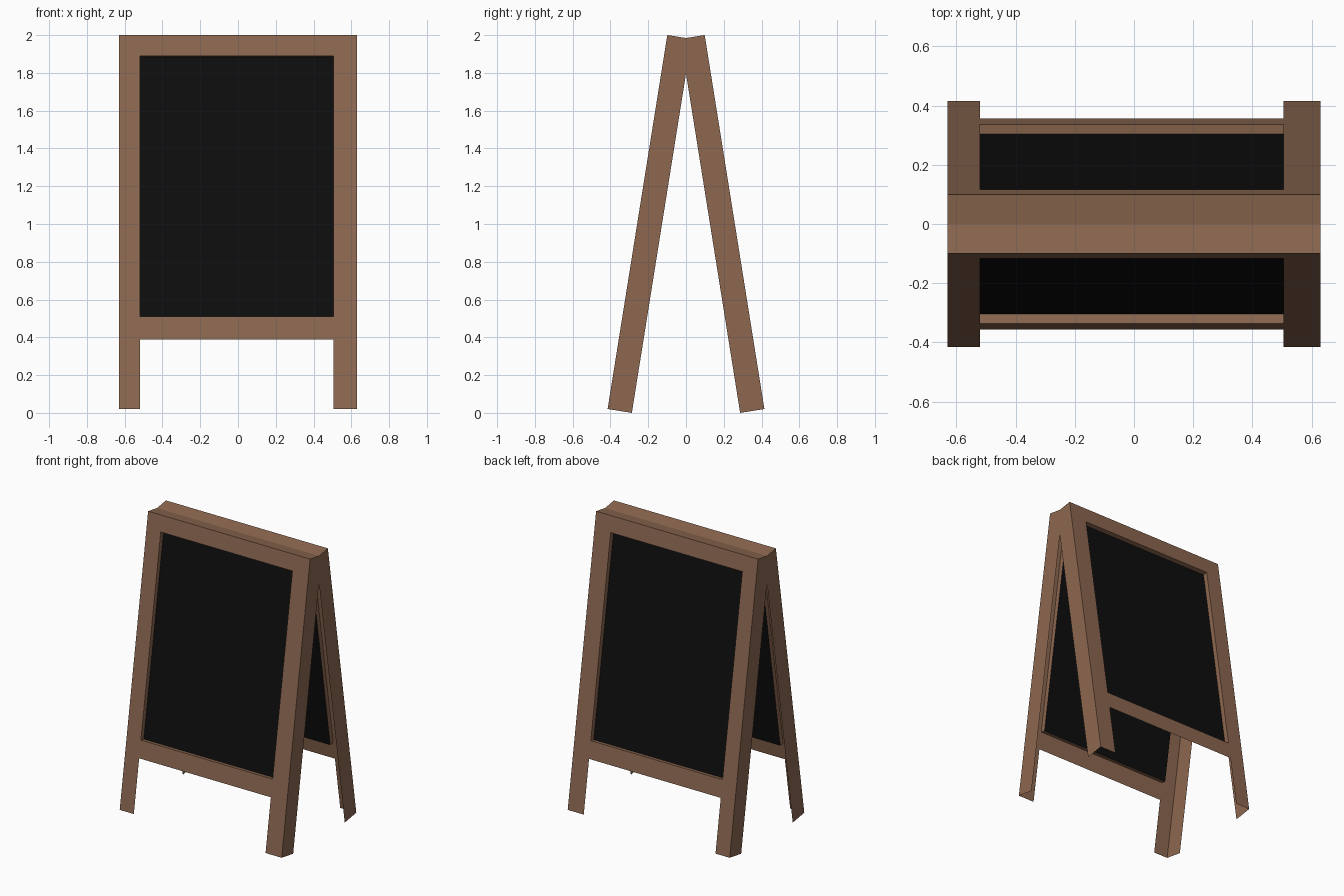
import bpy, bmesh, math
from mathutils import Vector

if "Cube" in bpy.data.objects:
    bpy.data.objects.remove(bpy.data.objects["Cube"])

TILT = math.atan2(0.316, 1.98)      # lean of each panel
LEN, DEPTH, RECESS = 2.005, 0.13, 0.033
X = [-0.63, -0.52, 0.505, 0.63]     # stile edges
V = [0.0, 0.374, 0.496, 1.893, LEN]  # leg end, rail edges, top, along the slope


def material(name, col):
    m = bpy.data.materials.new(name)
    m.diffuse_color = (*col, 1)
    m.use_nodes = True
    m.node_tree.nodes["Principled BSDF"].inputs["Base Color"].default_value = m.diffuse_color
    return m


wood = material("brown wood", (0.262, 0.136, 0.080))
slate = material("black chalkboard", (0.004, 0.004, 0.004))


def place(x, v, w):
    """Panel coordinates (across, up the slope, inward) to world."""
    s, c = math.sin(TILT), math.cos(TILT)
    return Vector((x, -0.415 + v * s + w * c, DEPTH * s + v * c - w * s))


def make(name, quads, mat, back):
    bm = bmesh.new()
    for q in quads:
        bm.faces.new([bm.verts.new(place(*p)) for p in q])
    bmesh.ops.remove_doubles(bm, verts=bm.verts, dist=1e-4)
    # trim at the ridge where the two panels meet
    bmesh.ops.bisect_plane(bm, geom=bm.verts[:] + bm.edges[:] + bm.faces[:],
                           plane_co=(0, 0, 0), plane_no=(0, 1, 0), clear_outer=True)
    if back:
        for v in bm.verts:
            v.co.y = -v.co.y
        bmesh.ops.reverse_faces(bm, faces=bm.faces[:])
    me = bpy.data.meshes.new(name)
    bm.to_mesh(me)
    bm.free()
    me.materials.append(mat)
    bpy.context.collection.objects.link(bpy.data.objects.new(name, me))


def flat(x0, x1, v0, v1, w):         # faces outward
    return [(x0, v0, w), (x1, v0, w), (x1, v1, w), (x0, v1, w)]


def side(x, v0, v1, d):              # faces +x
    return [(x, v0, 0), (x, v0, d), (x, v1, d), (x, v1, 0)]


def shelf(x0, x1, v, d):             # faces up
    return [(x0, v, 0), (x1, v, 0), (x1, v, d), (x0, v, d)]


# Frame face: two stiles with legs, and top and bottom rails
frame = [flat(X[i], X[i + 1], V[j], V[j + 1], 0)
         for i in range(3) for j in range(4) if i != 1 or j in (1, 3)]
# Outer sides and top; the frame is an open shell on the inside
frame += [side(X[3], V[0], V[4], DEPTH), side(X[0], V[0], V[4], DEPTH)[::-1],
          shelf(X[0], X[3], V[4], DEPTH)]
# Recess walls around the board
frame += [side(X[1], V[2], V[3], RECESS), side(X[2], V[2], V[3], RECESS)[::-1],
          shelf(X[1], X[2], V[2], RECESS), shelf(X[1], X[2], V[3], RECESS)[::-1]]
board = [flat(X[1], X[2], V[2], V[3], RECESS)]

for label, back in (("front", False), ("back", True)):
    make(label + "_frame", frame, wood, back)
    make(label + "_chalkboard", board, slate, back)
